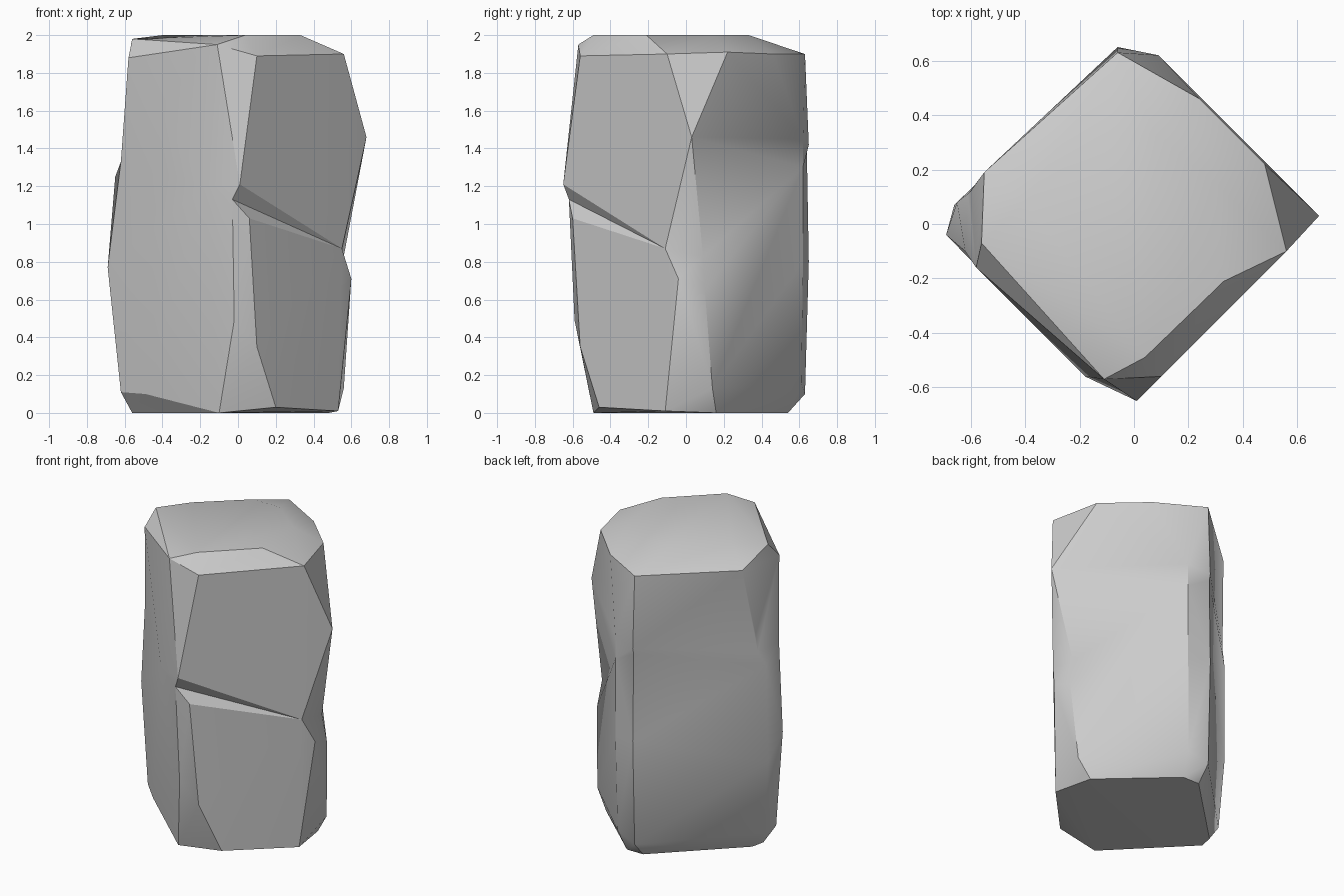
import bpy
import bmesh
import math

# Remove the default cube only
cube = bpy.data.objects.get("Cube")
if cube:
    bpy.data.objects.remove(cube, do_unlink=True)

# One plain stone colour
stone = bpy.data.materials.new("grey_stone")
stone.use_nodes = True
stone.diffuse_color = (0.6, 0.6, 0.6, 1)
shader = next(n for n in stone.node_tree.nodes if n.type == "BSDF_PRINCIPLED")
shader.inputs["Base Color"].default_value = (0.6, 0.6, 0.6, 1)
shader.inputs["Roughness"].default_value = 0.9

# Crack ring shared by the upper and lower halves of the stone
crack_ring = [
    (-.03, -.62, 1.13), (.55, -.11, .87), (.56, .09, .83), (.09, .62, 1.3),
    (-.06, .64, 1.38), (-.61, .11, 1.34), (-.62, -.1, 1.33), (-.18, -.56, 1.2),
]

# Chiselled corners of the upper half
upper_corners = [
    # flat crown
    (.04, -.49, 2), (.33, -.21, 2), (.3, .15, 2), (.08, .33, 2),
    (-.12, .33, 2), (-.4, .08, 2), (-.56, -.07, 1.98), (-.11, -.57, 1.95),
    # shoulder
    (.1, -.56, 1.89), (.56, -.1, 1.9), (.48, .22, 1.91), (.24, .46, 1.9),
    (-.06, .63, 1.9), (-.55, .19, 1.9), (-.58, -.16, 1.88),
    # widest points of the sides
    (.01, -.65, 1.21), (.68, .03, 1.46), (.09, .62, 1.45),
    (-.06, .65, 1.42), (-.6, .12, 1.46),
]

# Chiselled corners of the lower half
lower_corners = [
    # upper rim and widest points
    (.06, -.6, 1.03), (.6, -.04, .71), (.59, .1, .65), (.09, .62, .8),
    (-.06, .65, .8), (-.65, .08, 1.25), (-.69, -.04, .77), (-.66, .07, .6),
    # lower corners of the sides
    (-.02, -.59, .49), (.1, -.56, .35), (.56, .14, .13), (.08, .61, .15),
    (-.06, .63, .1), (-.62, .06, .11), (-.62, -.07, .11), (-.49, -.2, .1),
    # foot
    (-.1, -.49, 0), (.2, -.46, .03), (.53, -.11, .01), (.48, .16, 0),
    (.06, .54, 0), (-.06, .54, 0), (-.54, .07, 0), (-.56, -.02, 0),
]


def add_half(bm, corners):
    """Wrap one half in a tight skin and open it along the crack."""
    ring = [bm.verts.new(p) for p in crack_ring]
    verts = ring + [bm.verts.new(p) for p in corners]
    hull = bmesh.ops.convex_hull(bm, input=verts)
    spare = {v for v in hull["geom_interior"] if isinstance(v, bmesh.types.BMVert)}
    inner = [f for f in bm.faces if all(v in ring for v in f.verts)]
    bmesh.ops.delete(bm, geom=inner, context="FACES_ONLY")
    bmesh.ops.delete(bm, geom=[v for v in spare if v.is_valid], context="VERTS")


# Join the halves into a single skin
bm = bmesh.new()
add_half(bm, upper_corners)
add_half(bm, lower_corners)
bmesh.ops.remove_doubles(bm, verts=bm.verts, dist=0.001)
bmesh.ops.recalc_face_normals(bm, faces=bm.faces)

mesh = bpy.data.meshes.new("stone_pillar")
bm.to_mesh(mesh)
bm.free()
mesh.materials.append(stone)
pillar = bpy.data.objects.new("stone_pillar", mesh)
bpy.context.collection.objects.link(pillar)

# Soft faces with crisp chipped edges
bpy.ops.object.select_all(action="DESELECT")
pillar.select_set(True)
bpy.context.view_layer.objects.active = pillar
bpy.ops.object.shade_smooth_by_angle(angle=math.radians(30))
